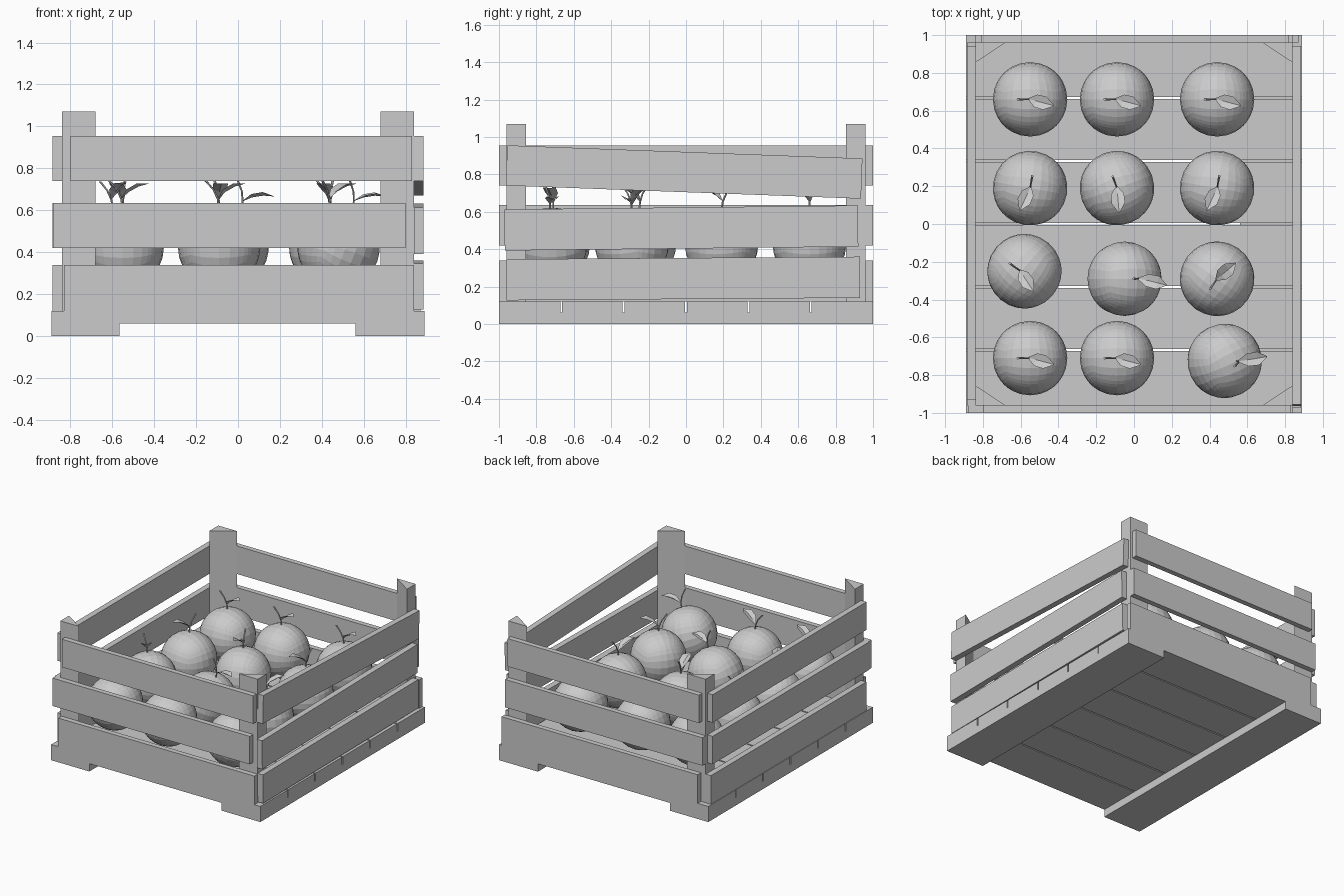
import bpy, bmesh
from math import radians, pi, sin
from mathutils import Vector, Matrix

if "Cube" in bpy.data.objects:
    bpy.data.objects.remove(bpy.data.objects["Cube"])


def make_object(name, bm):
    bmesh.ops.recalc_face_normals(bm, faces=bm.faces[:])
    mesh = bpy.data.meshes.new(name)
    bm.to_mesh(mesh)
    bm.free()
    ob = bpy.data.objects.new(name, mesh)
    bpy.context.collection.objects.link(ob)
    return ob


def box(name, x, y, z, tilt=0.0):
    """Box from (min, max) ranges, optionally tilted about the x axis."""
    bm = bmesh.new()
    bmesh.ops.create_cube(bm, size=1)
    bmesh.ops.scale(bm, vec=(x[1] - x[0], y[1] - y[0], z[1] - z[0]), verts=bm.verts)
    ob = make_object(name, bm)
    ob.location = (sum(x) / 2, sum(y) / 2, sum(z) / 2)
    ob.rotation_euler.x = tilt
    return ob


# Runners under the floor
box("runner_left", (-0.89, -0.565), (-1, 1), (0, 0.06))
box("runner_right", (0.56, 0.89), (-1, 1), (0, 0.06))

# Six floor slats with narrow gaps
pitch = 2 / 6
for i in range(6):
    y0 = -1 + i * pitch
    box(f"floor_slat_{i + 1}", (-0.89, 0.89),
        (y0 + (0.005 if i else 0), y0 + pitch - (0.005 if i < 5 else 0)), (0.06, 0.12))

# Triangular corner posts
for sx in (-1, 1):
    for sy in (-1, 1):
        bm = bmesh.new()
        pts = [(0.84, 0.96), (0.68, 0.96), (0.84, 0.855)]
        face = bm.faces.new([bm.verts.new((sx * px, sy * py, 0.12)) for px, py in pts])
        ext = bmesh.ops.extrude_face_region(bm, geom=[face], use_keep_orig=True)
        top = [g for g in ext["geom"] if isinstance(g, bmesh.types.BMVert)]
        bmesh.ops.translate(bm, vec=(0, 0, 0.95), verts=top)
        make_object(f"corner_post_{'left' if sx < 0 else 'right'}_{'front' if sy < 0 else 'back'}", bm)

# Side boards: level name, z range, then the span on each wall
levels = [
    ("bottom", (0.12, 0.34), (-0.83, 0.84), (-0.80, 0.87), (-0.93, 0.96), (-0.96, 0.93), 0.007),
    ("middle", (0.42, 0.635), (-0.88, 0.80), (-0.84, 0.84), (-0.96, 0.94), (-0.97, 0.92), 0.011),
    ("top", (0.74, 0.955), (-0.80, 0.83), (-0.81, 0.82), (-0.93, 0.94), (-0.96, 0.94), -0.037),
]
right_z = {"bottom": (0.133, 0.353), "middle": (0.403, 0.623), "top": (0.705, 0.92)}
for name, z, front, back, left, right, tilt in levels:
    box(f"front_board_{name}", front, (-1, -0.96), z)
    box(f"back_board_{name}", back, (0.96, 1), z)
    box(f"left_board_{name}", (-0.885, -0.84), left, z)
    box(f"right_board_{name}", (0.84, 0.885), right, right_z[name], tilt)


def add_tube(bm, path, radii, sides=6):
    """Thin capped tube along a mostly vertical path."""
    rings = []
    for p, r in zip(path, radii):
        m = Matrix.Translation(p)
        rings.append([bm.verts.new(m @ (Matrix.Rotation(2 * pi * k / sides, 4, 'Z') @ Vector((r, 0, 0))))
                      for k in range(sides)])
    for a, b in zip(rings, rings[1:]):
        for k in range(sides):
            bm.faces.new((a[k], a[(k + 1) % sides], b[(k + 1) % sides], b[k]))
    bm.faces.new(rings[0])
    bm.faces.new(rings[-1])


R = 0.197


def fruit(name, x, y, turn=0, tilt=0):
    place = (Matrix.Translation((x, y, 0.425)) @ Matrix.Rotation(radians(tilt), 4, 'Y')
             @ Matrix.Rotation(radians(turn), 4, 'Z'))
    # Body: gridded cube pushed out to a sphere
    bm = bmesh.new()
    bmesh.ops.create_cube(bm, size=2)
    bmesh.ops.subdivide_edges(bm, edges=bm.edges[:], cuts=7, use_grid_fill=True)
    for v in bm.verts:
        warped = Vector([sin(c * pi / 4) for c in v.co])
        v.co = warped.normalized() * R
    make_object(name, bm).matrix_world = place
    # Curved stem
    bm = bmesh.new()
    path = [(0, 0, R - 0.02), (-0.006, 0, R + 0.03), (-0.026, 0, R + 0.075), (-0.065, 0, R + 0.12)]
    add_tube(bm, path, (0.005, 0.005, 0.005, 0.007))
    make_object(name + "_stem", bm).matrix_world = place
    # Leaf folded along its midrib: distance, half width, height
    bm = bmesh.new()
    rows = []
    for d, w, h in [(0, 0.003, 0.03), (0.04, 0.034, 0.065), (0.09, 0.036, 0.092), (0.14, 0.003, 0.105)]:
        rows.append([bm.verts.new((d - 0.01, s * w, R + h + abs(s) * w * 0.4)) for s in (-1, 0, 1)])
    for a, b in zip(rows, rows[1:]):
        for k in range(2):
            bm.faces.new((a[k], a[k + 1], b[k + 1], b[k]))
    bmesh.ops.rotate(bm, verts=bm.verts, cent=(0, 0, 0), matrix=Matrix.Rotation(radians(-15), 3, 'Z'))
    make_object(name + "_leaf", bm).matrix_world = place


# Twelve fruits: x, y, turn, tilt
fruits = [
    (-0.55, 0.66, 0, 0), (-0.09, 0.66, 0, 0), (0.44, 0.66, 0, 0),
    (-0.55, 0.19, -100, 0), (-0.09, 0.19, -70, 0), (0.44, 0.19, -100, 0),
    (-0.58, -0.25, -40, -5), (-0.05, -0.29, 0, 20), (0.44, -0.29, 55, 0),
    (-0.55, -0.71, 0, 0), (-0.09, -0.71, 0, 0), (0.48, -0.725, 25, 20),
]
for i, f in enumerate(fruits):
    fruit(f"apple_{i + 1}", *f)
